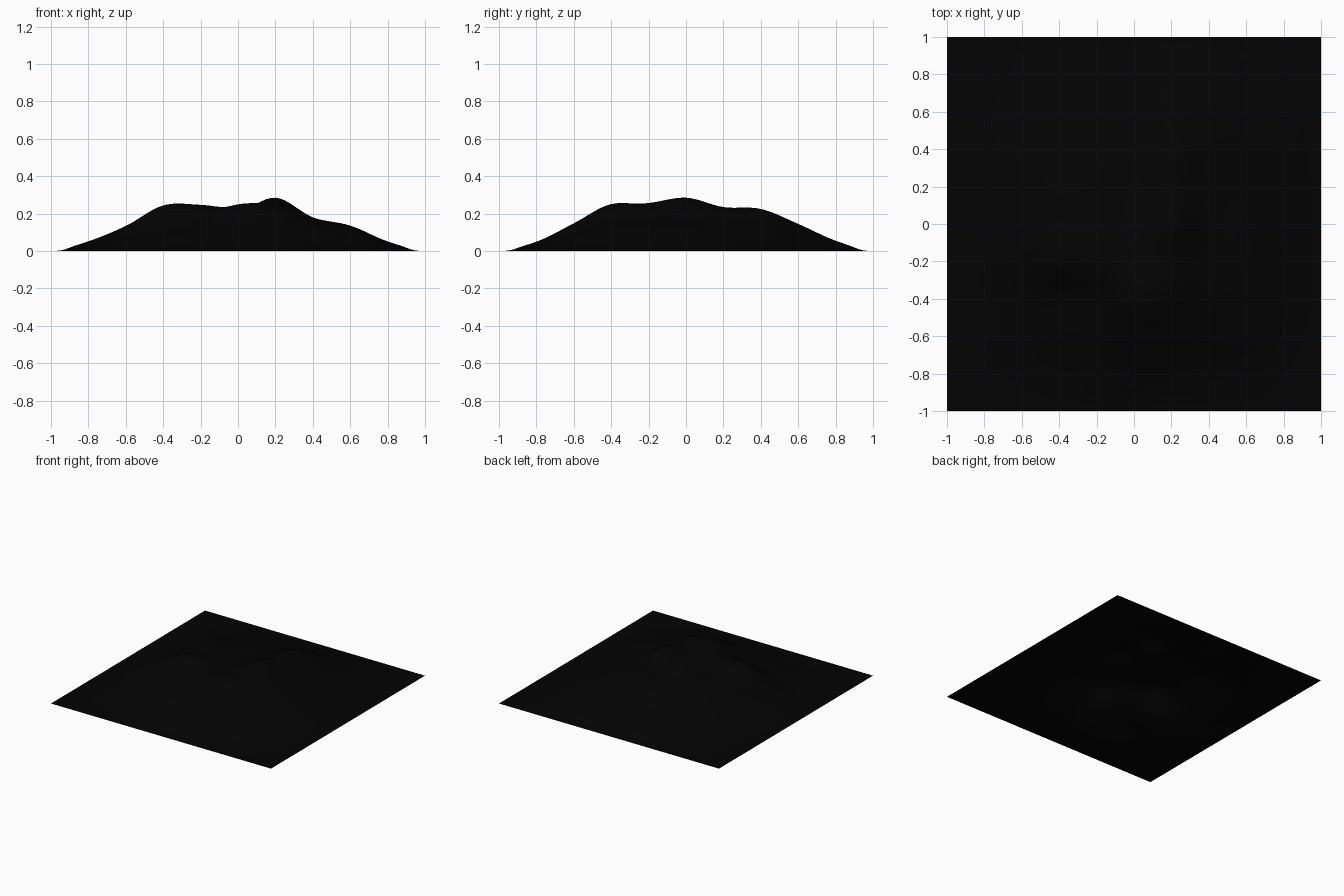
import bpy, bmesh

if "Cube" in bpy.data.objects:
    bpy.data.objects.remove(bpy.data.objects["Cube"])

# Terrain heights in hundredths, every 0.2 units; rows run back to front, columns left to right
HEIGHTS = [
    [1, 2, 3.5, 4, 3.5, 5.5, 4, 2, 1],
    [2, 5.5, 9.5, 9, 9, 14.5, 10.5, 5.5, 2],
    [3, 10, 16, 15, 14, 22.5, 16, 8.5, 3],
    [4, 12, 20, 20, 16, 23.5, 17, 10.5, 4],
    [5, 13, 21.5, 22, 20.5, 28.5, 18, 13, 5],
    [5, 13, 24, 24.5, 23, 25.5, 17.5, 13.5, 5],
    [3, 8, 12, 16.5, 24.5, 23.5, 15.5, 11.5, 4],
    [2, 4.5, 7.5, 10.5, 14.5, 14, 9.5, 7.5, 2],
    [0.5, 1, 2, 4, 5, 4, 3, 2, 0.5],
]


def sample(col, row):
    # ground level outside the table
    inside = 0 <= col < 9 and 0 <= row < 9
    return HEIGHTS[8 - row][col] / 100 if inside else 0.0


def spline(a, b, c, d, t):
    return b + 0.5 * t * (c - a + t * (2*a - 5*b + 4*c - d + t * (3*(b - c) + d - a)))


def fade(d):
    # flattens the rim of the sheet
    t = min(1.0, max(0.0, d / 0.13))
    return t * t * (3 - 2 * t)


def height(x, y):
    u, v = (x + 0.8) / 0.2, (y + 0.8) / 0.2
    i, j = int(u + 2) - 2, int(v + 2) - 2
    rows = [spline(*[sample(i + k, j + m) for k in (-1, 0, 1, 2)], u - i)
            for m in (-1, 0, 1, 2)]
    return max(0.0, spline(*rows, v - j)) * fade(1 - abs(x)) * fade(1 - abs(y))


# Hilly ground sheet
bm = bmesh.new()
bmesh.ops.create_grid(bm, x_segments=80, y_segments=80, size=1)
for v in bm.verts:
    v.co.z = height(v.co.x, v.co.y)
mesh = bpy.data.meshes.new("terrain")
for f in bm.faces:
    f.smooth = True
bm.to_mesh(mesh)
bm.free()

mat = bpy.data.materials.new("near black")
mat.diffuse_color = (0.001, 0.001, 0.001, 1)
mat.use_nodes = True
mat.node_tree.nodes["Principled BSDF"].inputs["Base Color"].default_value = mat.diffuse_color
mesh.materials.append(mat)
bpy.context.collection.objects.link(bpy.data.objects.new("terrain", mesh))
